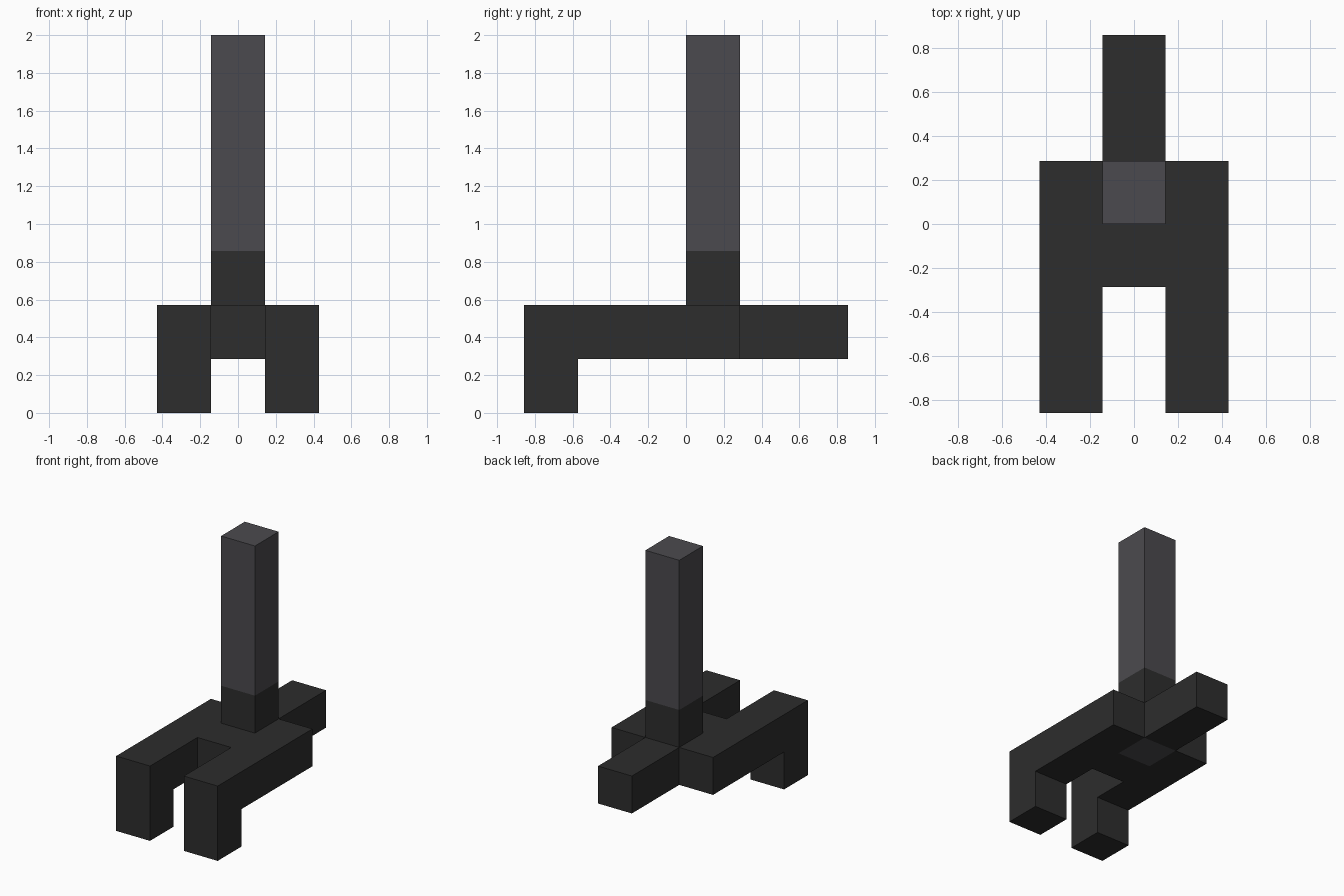
import bpy, bmesh

if "Cube" in bpy.data.objects:
    bpy.data.objects.remove(bpy.data.objects["Cube"], do_unlink=True)

U = 2 / 7  # one grid block


def material(name, rgb):
    m = bpy.data.materials.new(name)
    m.use_nodes = True
    m.diffuse_color = (*rgb, 1)
    bsdf = m.node_tree.nodes["Principled BSDF"]
    bsdf.inputs["Base Color"].default_value = (*rgb, 1)
    bsdf.inputs["Roughness"].default_value = 0.8
    return m


charcoal = material("charcoal", (0.0262, 0.0262, 0.0262))
slate = material("slate grey", (0.0704, 0.0685, 0.0762))


def prism(name, profile, x0, x1, mats):
    """Extrude a (y, z) outline in block units from x0 to x1."""
    bm = bmesh.new()
    face = bm.faces.new([bm.verts.new((x0 * U, y * U, z * U)) for y, z in profile])
    new = bmesh.ops.extrude_face_region(bm, geom=[face])["geom"]
    verts = [v for v in new if isinstance(v, bmesh.types.BMVert)]
    bmesh.ops.translate(bm, verts=verts, vec=((x1 - x0) * U, 0, 0))
    bmesh.ops.recalc_face_normals(bm, faces=bm.faces)
    mesh = bpy.data.meshes.new(name)
    bm.to_mesh(mesh)
    bm.free()
    for m in mats:
        mesh.materials.append(m)
    ob = bpy.data.objects.new(name, mesh)
    bpy.context.collection.objects.link(ob)
    return ob


def box(y0, y1, z0, z1):
    return [(y0, z0), (y1, z0), (y1, z1), (y0, z1)]


# Side arms, each with a front leg turned down to the ground
arm = [(-3, 0), (-2, 0), (-2, 1), (1, 1), (1, 2), (-3, 2)]
for side, x0 in (("right", -1.5), ("left", 0.5)):
    prism(side + "_arm", arm, x0, x0 + 1, [charcoal])

# Bridge between the arms and the tail behind them
prism("bridge", box(-1, 0, 1, 2), -0.5, 0.5, [charcoal])
prism("tail", box(1, 3, 1, 2), -0.5, 0.5, [charcoal])

# Post through the base: dark sides on the lower part, grey above and on the ends
post = prism("post", box(0, 1, 1, 7), -0.5, 0.5, [slate, charcoal])
bm = bmesh.new()
bm.from_mesh(post.data)
bmesh.ops.bisect_plane(bm, geom=bm.verts[:] + bm.edges[:] + bm.faces[:],
                       plane_co=(0, 0, 3 * U), plane_no=(0, 0, 1))
for f in bm.faces:
    low = f.calc_center_median().z < 3 * U
    f.material_index = 1 if low and abs(f.normal.z) < 0.5 else 0
bm.to_mesh(post.data)
bm.free()
